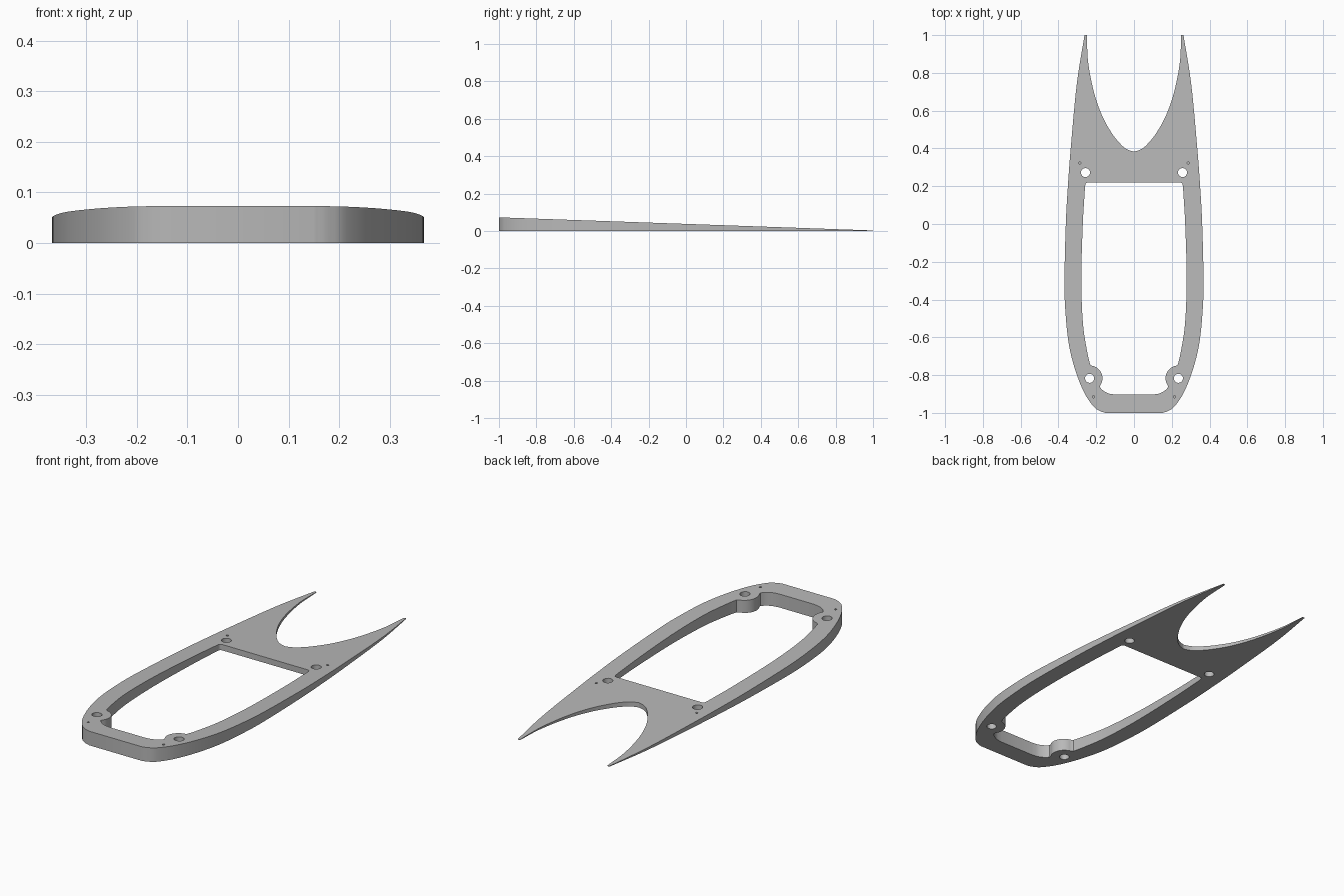
import bpy
import bmesh
from math import cos, sin, radians
from mathutils import Vector

cube = bpy.data.objects.get("Cube")
if cube:
    bpy.data.objects.remove(cube, do_unlink=True)

FRONT_HEIGHT, BACK_HEIGHT = 0.073, 0.003


def spline(points, steps=6):
    """Smooth Catmull-Rom path through the points."""
    p = [Vector(q) for q in points]
    p = [p[0] * 2 - p[1]] + p + [p[-1] * 2 - p[-2]]
    path = []
    for a, b, c, d in zip(p, p[1:], p[2:], p[3:]):
        for i in range(steps):
            t = i / steps
            path.append(0.5 * (2 * b + (c - a) * t + (2 * a - 5 * b + 4 * c - d) * t ** 2
                               + (3 * b - a - 3 * c + d) * t ** 3))
    return path + [p[-2]]


def arc(center, radius, start, end, steps):
    """Points along a circular arc, angles in degrees."""
    angles = [radians(start + (end - start) * i / steps) for i in range(steps + 1)]
    return [Vector((center[0] + radius * cos(a), center[1] + radius * sin(a))) for a in angles]


def mirrored(half):
    """Close a right-hand half path with its mirror image."""
    other = [Vector((-v.x, v.y)) for v in reversed(half) if v.x > 1e-5]
    return half + other


def add_loop(bm, path):
    verts = [bm.verts.new((v.x, v.y, 0)) for v in path]
    for a, b in zip(verts, verts[1:] + verts[:1]):
        bm.edges.new((a, b))
    return verts


# Outer outline: rounded front, bowed side, pointed prong, curved notch
side = spline([(0.15, -1), (0.18, -0.99), (0.215, -0.965), (0.265, -0.89), (0.312, -0.77),
               (0.346, -0.63), (0.364, -0.45), (0.368, -0.29), (0.361, 0), (0.35, 0.2),
               (0.335, 0.4), (0.303, 0.74), (0.262, 1)])
notch = spline([(0.25, 1), (0.242, 0.85), (0.21, 0.69), (0.165, 0.565), (0.11, 0.47),
                (0.06, 0.412), (0.03, 0.392), (0, 0.383)])

# Window: bowed sides, screw bosses and rounded front corners
boss = (0.235, -0.817)
window = (spline([(0.245, 0.22), (0.255, 0.215), (0.259, 0.2)], 3)
          + spline([(0.261, 0.17), (0.271, 0), (0.279, -0.29), (0.27, -0.53),
                    (0.247, -0.68), (0.232, -0.744)])
          + arc(boss, 0.068, 100, 216, 16)
          + spline([(0.18, -0.865), (0.163, -0.882), (0.135, -0.897), (0.1, -0.903)], 4))

bm = bmesh.new()
add_loop(bm, mirrored(side + notch))
add_loop(bm, mirrored(window))

# Screw holes go right through; pilot holes are closed underneath
pilots = []
for s in (-1, 1):
    for x, y in (boss, (0.257, 0.272)):
        add_loop(bm, arc((s * x, y), 0.024, 0, 345, 23))
    for x, y in ((0.215, -0.915), (0.287, 0.323)):
        pilots.append(add_loop(bm, arc((s * x, y), 0.006, 0, 330, 11)))

# Fill the plan and raise it into a wedge that thins towards the prongs
bmesh.ops.triangle_fill(bm, use_beauty=True, use_dissolve=False, edges=bm.edges[:])
raised = bmesh.ops.extrude_face_region(bm, geom=bm.faces[:], use_keep_orig=True)
for v in raised["geom"]:
    if isinstance(v, bmesh.types.BMVert):
        v.co.z = FRONT_HEIGHT + (BACK_HEIGHT - FRONT_HEIGHT) * (v.co.y + 1) / 2
for loop in pilots:
    bm.faces.new(loop)
bmesh.ops.recalc_face_normals(bm, faces=bm.faces[:])

mesh = bpy.data.meshes.new("wedge_frame")
bm.to_mesh(mesh)
bm.free()
frame = bpy.data.objects.new("wedge_frame", mesh)
bpy.context.collection.objects.link(frame)

# Plain grey finish
grey = bpy.data.materials.new("plain_grey")
grey.use_nodes = True
colour = (0.48, 0.48, 0.48, 1)
grey.diffuse_color = colour
grey.node_tree.nodes["Principled BSDF"].inputs["Base Color"].default_value = colour
mesh.materials.append(grey)

bpy.ops.object.select_all(action="DESELECT")
frame.select_set(True)
bpy.context.view_layer.objects.active = frame
bpy.ops.object.shade_smooth_by_angle(angle=radians(30))
